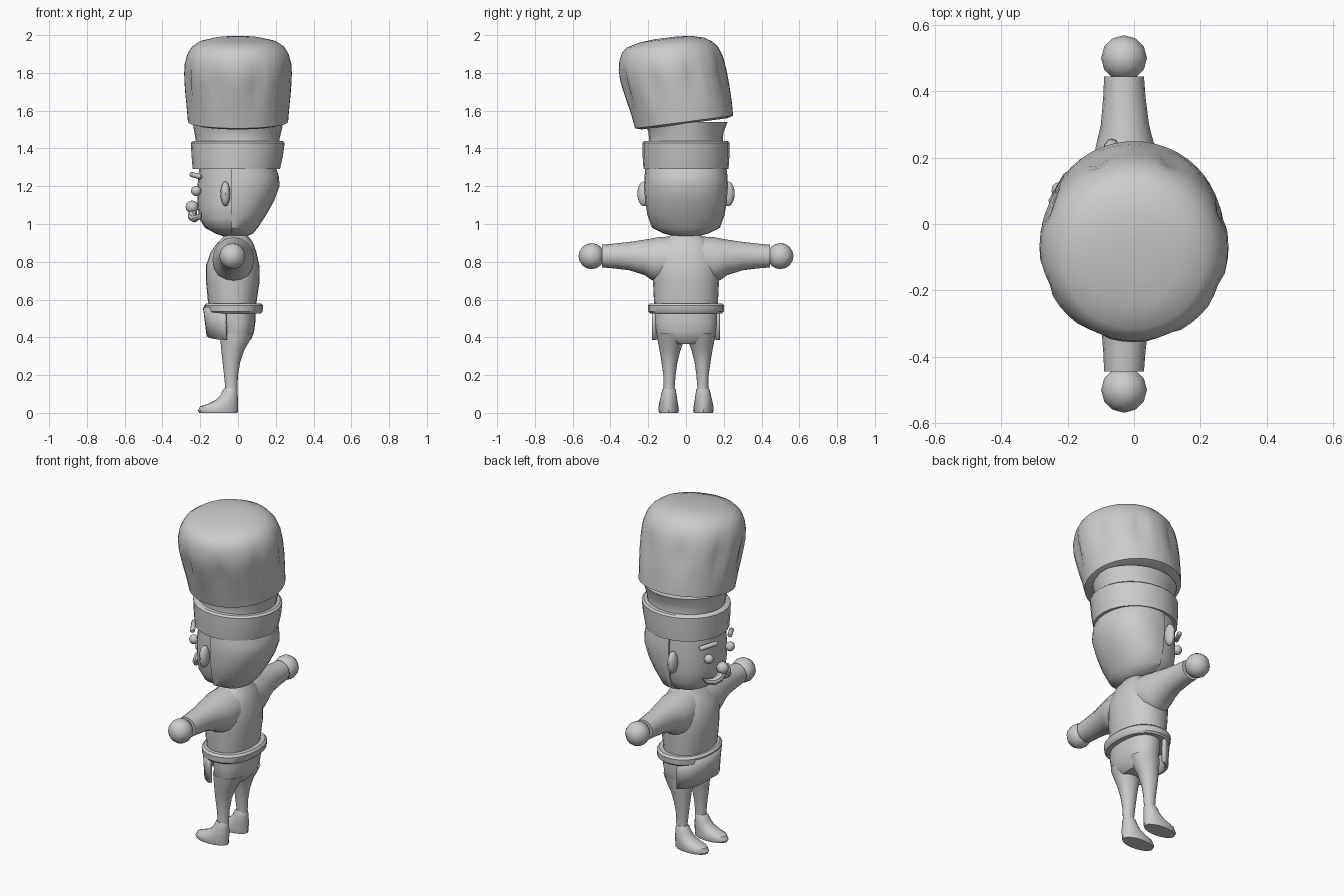
import bpy, bmesh, math
from mathutils import Vector

if "Cube" in bpy.data.objects:
    bpy.data.objects.remove(bpy.data.objects["Cube"])

grey = bpy.data.materials.new("plain_grey")
grey.diffuse_color = (0.6, 0.6, 0.6, 1)
grey.use_nodes = True
grey.node_tree.nodes["Principled BSDF"].inputs["Base Color"].default_value = grey.diffuse_color


def finish(name, bm):
    bmesh.ops.recalc_face_normals(bm, faces=bm.faces)
    me = bpy.data.meshes.new(name)
    bm.to_mesh(me)
    bm.free()
    ob = bpy.data.objects.new(name, me)
    bpy.context.collection.objects.link(ob)
    me.materials.append(grey)
    return ob


def loft(name, rings, axis="z", n=20, power=2.0, shape=None, clip=None):
    """Rings are (height, u0, u1, v0, v1): u, v are x, y along z, or x, z along y."""
    bm = bmesh.new()
    loops = []
    for t, u0, u1, v0, v1 in rings:
        loop = []
        for i in range(n):
            a = math.tau * i / n
            c, s = math.cos(a), math.sin(a)
            u = (u0 + u1) / 2 + (u1 - u0) / 2 * math.copysign(abs(c) ** (2 / power), c)
            v = (v0 + v1) / 2 + (v1 - v0) / 2 * math.copysign(abs(s) ** (2 / power), s)
            p = Vector((u, v, t)) if axis == "z" else Vector((u, t, v))
            if shape:
                p = shape(p, a, (v0 + v1) / 2)
            loop.append(bm.verts.new(p))
        loops.append(loop)
    for a, b in zip(loops, loops[1:]):
        for i in range(n):
            j = (i + 1) % n
            bm.faces.new((a[i], a[j], b[j], b[i]))
    bm.faces.new(loops[0])
    bm.faces.new(loops[-1])
    if clip is not None:
        geom = bm.verts[:] + bm.edges[:] + bm.faces[:]
        cut = bmesh.ops.bisect_plane(bm, geom=geom, plane_co=(clip, 0, 0),
                                     plane_no=(1, 0, 0), clear_inner=True)
        edges = [e for e in cut["geom_cut"] if isinstance(e, bmesh.types.BMEdge)]
        bmesh.ops.holes_fill(bm, edges=edges, sides=0)
    return finish(name, bm)


def sym(rows):
    """Rows (z, x0, x1, half_y) to full rings."""
    return [(z, x0, x1, -h, h) for z, x0, x1, h in rows]


def ball(name, centre, r, scale=(1, 1, 1), seg=12):
    bm = bmesh.new()
    bmesh.ops.create_uvsphere(bm, u_segments=seg, v_segments=8, radius=r)
    for v in bm.verts:
        v.co = Vector(centre) + v.co * Vector(scale)
    return finish(name, bm)


def tube(name, points, r):
    """Rounded bar through (x, y, z, radius factor) points."""
    cu = bpy.data.curves.new(name, "CURVE")
    cu.dimensions = "3D"
    cu.bevel_depth = r
    cu.bevel_resolution = 2
    cu.use_fill_caps = True
    sp = cu.splines.new("POLY")
    sp.points.add(len(points) - 1)
    for q, (x, y, z, f) in zip(sp.points, points):
        q.co = (x, y, z, 1)
        q.radius = f
    tmp = bpy.data.objects.new(name + "_path", cu)
    bpy.context.collection.objects.link(tmp)
    bpy.context.view_layer.update()
    me = bpy.data.meshes.new_from_object(tmp.evaluated_get(bpy.context.evaluated_depsgraph_get()))
    bpy.data.objects.remove(tmp)
    me.materials.clear()
    me.materials.append(grey)
    ob = bpy.data.objects.new(name, me)
    bpy.context.collection.objects.link(ob)
    return ob


# Puffed hat top, leaning, with eight pinched folds
def puff(p, a, cy):
    wave = max(0, math.cos(8 * (a + math.radians(70)))) ** 3
    depth = 0.022 * max(0, 1 - abs(p.z - 1.76) / 0.15) * wave
    q = Vector((p.x * (1 - depth / 0.28), cy + (p.y - cy) * (1 - depth / 0.28), p.z))
    q.z += 0.13 * (q.y - cy)
    return q


loft("hat_puff", [(z, -r, r, cy - r * 0.98, cy + r * 0.98) for z, r, cy in (
    (1.53, .23, -.01), (1.54, .265, -.01), (1.62, .272, -.025), (1.7, .28, -.045),
    (1.76, .284, -.06), (1.8, .285, -.07), (1.85, .282, -.08), (1.9, .268, -.09),
    (1.935, .245, -.10), (1.96, .21, -.11), (1.978, .14, -.11), (1.985, .06, -.11))],
    n=48, shape=puff)

# Hat band and the softer collar above it
loft("hat_band", sym([(1.29, -.24, .222, .225), (1.36, -.246, .238, .23),
                      (1.43, -.25, .247, .23), (1.44, -.235, .235, .22)]), n=24)
loft("hat_collar", sym([(1.42, -.22, .215, .20), (1.45, -.225, .22, .195),
                        (1.49, -.232, .23, .2), (1.54, -.24, .24, .22)]), n=24)

# Head, hair at the back, neck
loft("head", sym([(.932, -.07, .03, .05), (.95, -.12, .06, .11), (.98, -.175, .09, .165),
                  (1.03, -.205, .13, .192), (1.1, -.215, .17, .203), (1.2, -.215, .19, .208),
                  (1.3, -.205, .19, .205)]), n=24, power=2.3)
loft("hair", sym([(.935, -.06, .05, .06), (.95, -.12, .08, .12), (.98, -.17, .105, .18),
                  (1.05, -.19, .15, .205), (1.12, -.2, .19, .216), (1.2, -.21, .22, .222),
                  (1.25, -.21, .217, .22), (1.3, -.2, .2, .214)]), n=24, power=2.2, clip=-.035)
loft("neck", sym([(.9, -.07, .03, .05), (.97, -.06, .02, .045)]), n=16)

# Face
ball("nose", (-.243, 0, 1.09), .034)
for s, side in ((1, "left"), (-1, "right")):
    ball(side + "_eye", (-.222, s * .1, 1.175), .027)
    ball(side + "_ear", (-.067, s * .222, 1.16), 1, (.026, .036, .066))
    tube(side + "_brow", [(-.248, s * .06, 1.262, .7), (-.245, s * .066, 1.262, 1),
                          (-.2, s * .145, 1.25, 1), (-.195, s * .15, 1.249, .7)], .014)
    tube(side + "_moustache", [(-.24, 0, 1.06, 1), (-.242, s * .03, 1.04, 1.1),
                               (-.23, s * .065, 1.03, 1), (-.208, s * .1, 1.038, .7),
                               (-.195, s * .12, 1.06, .15)], .022)

# Torso
loft("torso", sym([(.54, -.15, .095, .165), (.6, -.16, .1, .17), (.7, -.17, .115, .175),
                   (.78, -.17, .113, .18), (.85, -.145, .098, .17), (.9, -.11, .08, .13),
                   (.94, -.07, .05, .08)]), n=24, power=2.2)

# Belt roll around the waist
loft("belt", sym([(.526, -.165, .12, .19), (.536, -.177, .13, .2), (.568, -.18, .133, .202),
                  (.58, -.168, .122, .19)]), n=24, power=2.2)

# Apron: curved panel over the front
bm = bmesh.new()
cols = []
for i in range(17):
    a = math.radians(-80 + 10 * i)
    zb = .41 - .024 * abs(math.sin(a))
    cols.append([bm.verts.new((-.04 - rx * math.cos(a), .175 * math.copysign(
        abs(math.sin(a)) ** .9, a), z)) for z, rx in ((zb, .118), (.48, .126), (.56, .137))])
for a, b in zip(cols, cols[1:]):
    for k in range(2):
        bm.faces.new((a[k], b[k], b[k + 1], a[k + 1]))
apron = finish("apron", bm)
mod = apron.modifiers.new("thickness", "SOLIDIFY")
mod.thickness = .018
mod.offset = 0

# Hips
loft("hips", sym([(.365, -.075, .045, .09), (.39, -.09, .07, .145), (.43, -.1, .085, .158),
                  (.48, -.105, .092, .165), (.56, -.11, .092, .165)]), n=24, power=2.3)

# Arms, hands, legs and shoes, each mirrored
for s, side in ((1, "left"), (-1, "right")):
    arm = [(.03, -.13, .09, .71, .937), (.15, -.135, .085, .69, .93), (.185, -.125, .075, .705, .923),
           (.22, -.118, .066, .73, .917), (.3, -.1, .045, .755, .905),
           (.38, -.093, .035, .765, .896), (.445, -.09, .03, .77, .89)]
    loft(side + "_arm", [(s * y, a, b, c, d) for y, a, b, c, d in arm], axis="y", n=16)
    ball(side + "_hand", (-.03, s * .5, .83), .069)
    leg = [(.1, -.07, -.005, .062, .118), (.14, -.068, -.003, .06, .118),
           (.2, -.074, 0, .055, .12), (.27, -.082, .012, .045, .13),
           (.33, -.088, .032, .03, .14), (.37, -.092, .055, .015, .148),
           (.42, -.098, .08, .0, .155)]
    shoe = [(0, -.205, -.002, .042, .142), (.012, -.212, 0, .038, .146),
            (.035, -.2, 0, .04, .145), (.05, -.155, 0, .043, .142),
            (.07, -.115, 0, .046, .138), (.095, -.092, -.002, .05, .132),
            (.12, -.08, -.002, .054, .126), (.132, -.07, -.008, .06, .12)]
    for part, rows in (("_leg", leg), ("_shoe", shoe)):
        loft(side + part, [(z, a, b, s * c, s * d) for z, a, b, c, d in rows], n=16)

# Smooth shading with crisp rims
bpy.ops.object.select_all(action="SELECT")
bpy.context.view_layer.objects.active = apron
bpy.ops.object.shade_smooth_by_angle(angle=math.radians(40))
